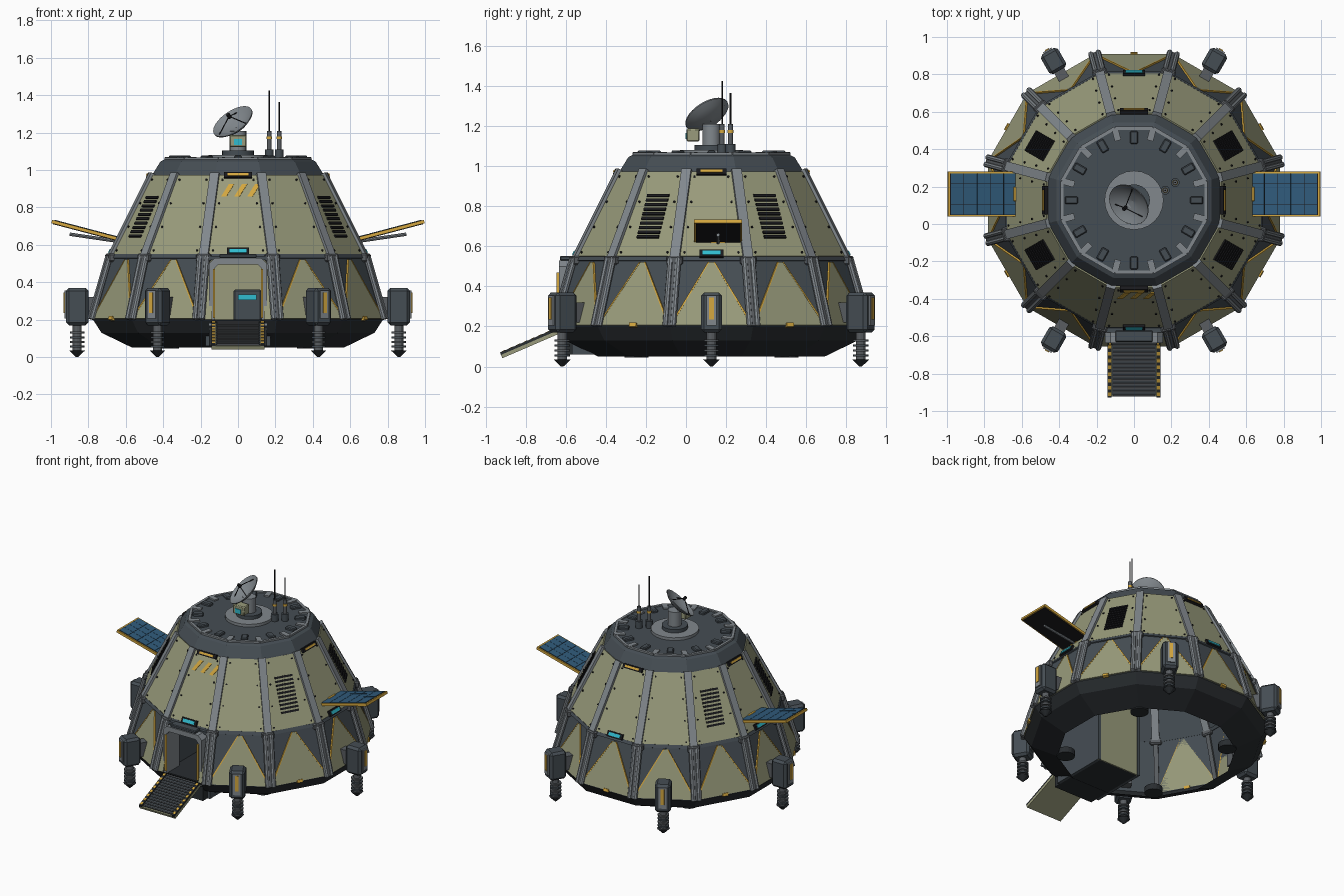
import bpy, bmesh, math
from mathutils import Matrix, Vector

cube = bpy.data.objects.get("Cube")
if cube:
    bpy.data.objects.remove(cube)

COLORS = {
    "olive": (.32, .33, .20), "slate": (.06, .075, .088), "hull_dark": (.022, .026, .03),
    "rib_grey": (.22, .245, .265), "steel": (.1, .11, .12), "yellow": (.66, .39, .05),
    "cyan": (.03, .5, .62), "cell_blue": (.03, .105, .2), "black": (.01, .01, .012)}
NAMES = list(COLORS)
MATS = []
for n, c in COLORS.items():
    m = bpy.data.materials.new(n)
    m.use_nodes = True
    m.diffuse_color = (*c, 1)
    m.node_tree.nodes["Principled BSDF"].inputs["Base Color"].default_value = (*c, 1)
    MATS.append(m)

CENTRE = Matrix.Translation((0, .127, 0))
T = Matrix.Translation


def spin(deg):
    return CENTRE @ Matrix.Rotation(math.radians(deg), 4, 'Z')


class Part:
    """Collects primitives into one object."""
    def __init__(self, name):
        self.name, self.bm = name, bmesh.new()

    def paint(self, verts, color):
        for f in {f for v in verts for f in v.link_faces}:
            f.material_index = NAMES.index(color)

    def box(self, mat, size, color, bevel=0):
        r = bmesh.ops.create_cube(self.bm, size=1, matrix=mat @ Matrix.Diagonal((*size, 1)))
        self.paint(r["verts"], color)
        if bevel:
            edges = list({e for v in r["verts"] for e in v.link_edges})
            bmesh.ops.bevel(self.bm, geom=edges, offset=bevel, segments=1, affect='EDGES', material=-1)

    def cyl(self, a, b, r1, color, r2=None, sides=12, mat=Matrix()):
        a, b = mat @ Vector(a), mat @ Vector(b)
        d = b - a
        m = T((a + b) / 2) @ d.to_track_quat('Z', 'Y').to_matrix().to_4x4()
        r = bmesh.ops.create_cone(self.bm, cap_ends=True, segments=sides, radius1=r1,
                                  radius2=r1 if r2 is None else r2, depth=d.length, matrix=m)
        self.paint(r["verts"], color)

    def prism(self, mat, pts, depth, color):
        lo, hi = ([self.bm.verts.new(mat @ Vector((x, y, z))) for x, y in pts] for z in (0, depth))
        self.bm.faces.new(lo[::-1])
        self.bm.faces.new(hi)
        for i in range(len(pts)):
            j = (i + 1) % len(pts)
            self.bm.faces.new((lo[i], lo[j], hi[j], hi[i]))
        self.paint(lo + hi, color)

    def done(self, smooth=False, recalc=True):
        if recalc:
            bmesh.ops.recalc_face_normals(self.bm, faces=self.bm.faces)
        me = bpy.data.meshes.new(self.name)
        self.bm.to_mesh(me)
        self.bm.free()
        ob = bpy.data.objects.new(self.name, me)
        bpy.context.collection.objects.link(ob)
        for m in MATS:
            me.materials.append(m)
        if smooth:
            bpy.ops.object.select_all(action='DESELECT')
            ob.select_set(True)
            bpy.context.view_layer.objects.active = ob
            bpy.ops.object.shade_smooth_by_angle(angle=math.radians(40))


# Twelve-sided shell, rings given as (apothem, height)
RINGS = [(.565, .05), (.73, .13), (.775, .2), (.68, .53), (.455, .98), (.415, 1.045), (.385, 1.06)]
TAN, COS = math.tan(math.pi / 12), math.cos(math.pi / 12)
SKIRT, UPPER = (RINGS[2], RINGS[3]), (RINGS[3], RINGS[4])


def frame(tier, deg, f=0.5):
    """Matrix on a sloped facet: x sideways, y up the slope, z outward."""
    (a0, z0), (a1, z1) = tier
    s = Vector((a1 - a0, 0, z1 - z0)).normalized()
    m = Matrix(((0, s.x, s.z, a0 + (a1 - a0) * f), (1, 0, 0, 0),
                (0, s.z, -s.x, z0 + (z1 - z0) * f), (0, 0, 0, 1)))
    return spin(deg) @ m


def corner(ring, deg, out=0):
    a, z = ring
    return spin(deg) @ Vector((a / COS + out, 0, z))


shell = Part("shell")
loops = [[shell.bm.verts.new(corner(r, 30 * k + 15)) for k in range(12)] for r in RINGS]
for i in range(len(RINGS) - 1):
    for k in range(12):
        j = (k + 1) % 12
        if i == 2 and k == 8:
            continue  # doorway
        f = shell.bm.faces.new((loops[i][k], loops[i][j], loops[i + 1][j], loops[i + 1][k]))
        f.material_index = NAMES.index("hull_dark" if i < 2 else "slate")
f = shell.bm.faces.new(loops[-1])
f.material_index = NAMES.index("slate")
shell.done(recalc=False)

panels, trims, ribs, vents = Part("armour_panels"), Part("panel_trim"), Part("ribs"), Part("vents")
for k in range(12):
    deg = 30 * k
    # Upper plates with bolts
    length = math.dist(*UPPER)
    m = frame(UPPER, deg, 0)
    w0, w1 = .68 * TAN - .008, .455 * TAN - .008
    panels.prism(m, [(-w0, .02), (w0, .02), (w1, length - .01), (-w1, length - .01)], .008, "olive")
    for side in (-1, 1):
        for t in (.08, .36, .64, .92):
            x = side * (w0 + (w1 - w0) * t - .035)
            trims.cyl((x, t * length, .006), (x, t * length, .014), .006, "black", sides=6, mat=m)
    # Skirt triangles
    sk = math.dist(*SKIRT)
    m = frame(SKIRT, deg, 0)
    b0, b1 = .775 * TAN, .68 * TAN
    if deg != 270:
        panels.prism(m, [(-b0, .005), (b0, .005), (.012, sk - .01), (-.012, sk - .01)], .008, "olive")
        for side in (-1, 1):
            panels.prism(m, [(side * x, y) for x, y in
                             ((b0 - .01, .006), (b0, .006), (.017, sk - .01), (.01, sk - .01))], .0095, "yellow")
        if k % 2:
            trims.box(m @ T((0, .005, .006)), (.04, .02, .02), "yellow")
    else:
        for side in (-1, 1):
            panels.prism(m, [(side * x, y) for x, y in ((.14, 0), (b0, 0), (b1, sk), (.14, sk))], .008, "olive")
    # Waist band between the tiers
    trims.box(frame(UPPER, deg, .015), (2 * b1, .022, .016), "slate")
    # Ribs and paired lower tubes on the corners
    a, b, c = corner(SKIRT[0], deg + 15), corner(SKIRT[1], deg + 15), corner(UPPER[1], deg + 15)
    side = (spin(deg + 15).to_3x3() @ Vector((0, 1, 0)))
    for lo, hi, width in ((b, c, .05), (a, b, .03)):
        y = (hi - lo).normalized()
        z = side.cross(y)
        rm = Matrix.Translation((lo + hi) / 2) @ Matrix((side, y, z)).transposed().to_4x4()
        ribs.box(rm, (width, (hi - lo).length, .035), "rib_grey" if width > .04 else "steel")
        if width < .04:
            for s in (-1, 1):
                ribs.cyl((s * .02, -.5 * (hi - lo).length, .012), (s * .02, .53 * (hi - lo).length, .012),
                         .015, "rib_grey", sides=8, mat=rm)
    ribs.box(T(b) @ spin(deg + 15).to_3x3().to_4x4(), (.045, .08, .045), "steel", .008)
    # Roof lip, clamps and tabs
    ribs.box(spin(deg) @ T((.385, 0, 1.062)), (.018, .205, .012), "rib_grey")
    ribs.box(spin(deg + 15) @ T((.365, 0, 1.062)), (.07, .035, .016), "rib_grey")
    trims.box(spin(deg) @ T((.335, 0, 1.066)), (.07, .042, .024), "slate", .006)
    # Handles and lights on the four main sides
    if k % 3 == 0:
        h = frame(UPPER, deg, .965)
        trims.box(h @ T((0, 0, .014)), (.15, .03, .022), "black")
        trims.box(h @ T((0, 0, .024)), (.11, .014, .012), "yellow")
        h = frame(UPPER, deg, .06)
        trims.box(h @ T((0, 0, .012)), (.12, .04, .02), "black")
        trims.box(h @ T((0, 0, .02)), (.09, .022, .014), "cyan")
    # Louvres on the diagonal facets
    if deg in (30, 150, 210, 330):
        for i in range(10):
            vents.box(frame(UPPER, deg, .25 + .051 * i) @ T((0, 0, .01)), (.125, .014, .012), "black")

# Hazard stripes above the door
for i in range(3):
    x = -.09 + .07 * i
    trims.prism(frame(UPPER, 270, .72) @ T((x, 0, .008)), [(0, 0), (.028, 0), (.07, .075), (.042, .075)], .004, "yellow")
for p in (panels, trims, ribs, vents):
    p.done()

# Airlock chamber and portal
lock = Part("airlock")
for s in (-1, 1):
    lock.box(T((s * .165, -.36, .3)), (.02, .42, .48), "slate")
    lock.box(T((s * .128, -.64, .34)), (.012, .012, .26), "yellow")
lock.box(T((0, -.16, .3)), (.35, .015, .48), "olive")
lock.box(T((0, -.37, .53)), (.35, .42, .02), "slate")
lock.box(T((0, -.39, .125)), (.31, .46, .13), "hull_dark")
arch = [(-.155, .17), (-.155, .5), (-.125, .53), (.125, .53), (.155, .5), (.155, .17),
        (.125, .17), (.125, .475), (.105, .495), (-.105, .495), (-.125, .475), (-.125, .17)]
lock.prism(T((0, -.49, 0)) @ Matrix.Rotation(math.pi / 2, 4, 'X'), arch, .145, "rib_grey")
lock.box(T((0, -.6, .54)), (.2, .06, .022), "slate", .005)
lock.box(T((.05, -.27, .275)), (.15, .12, .17), "slate", .008)
lock.box(T((.05, -.335, .32)), (.1, .01, .03), "cyan")
lock.done()

# Ramp with treads
ramp = Part("ramp")
top, end = Vector((0, -.63, .175)), Vector((0, -.92, .05))
run = (end - top).length
rm = T((top + end) / 2) @ Matrix.Rotation(math.atan2(top.z - end.z, top.y - end.y), 4, 'X')
ramp.box(rm, (.285, run, .018), "olive")
ramp.box(rm @ T((0, 0, .011)), (.235, run - .02, .008), "slate")
for i in range(14):
    ramp.box(rm @ T((0, run * ((i + .5) / 14 - .5), .017)), (.225, .009, .01), "steel")
for s in (-1, 1):
    ramp.box(rm @ T((s * .13, 0, .012)), (.022, run, .02), "hull_dark")
    for i in range(8):
        ramp.box(rm @ T((s * .13, run * ((i + .5) / 8 - .5), .021)), (.018, .02, .006), "yellow")
ramp.done()

# Six landing legs
legs = Part("landing_legs")
for k in range(6):
    m = spin(60 * k)
    legs.box(m @ T((.86, 0, .27)), (.12, .105, .2), "slate", .016)
    legs.box(m @ T((.77, 0, .27)), (.12, .06, .1), "steel")
    legs.box(m @ T((.922, 0, .28)), (.012, .05, .15), "rib_grey")
    legs.box(m @ T((.928, 0, .29)), (.01, .024, .11), "yellow")
    legs.cyl((.86, 0, .03), (.86, 0, .18), .024, "steel", mat=m)
    for i in range(4):
        z = .05 + .025 * i
        legs.cyl((.86, 0, z), (.86, 0, z + .011), .038, "steel" if i % 2 else "slate", mat=m)
    legs.cyl((.86, 0, 0), (.86, 0, .035), .006, "hull_dark", r2=.042, mat=m)
legs.done()

# Underside pads
pads = Part("underside_pads")
for deg in (45, 135, 225, 315):
    pads.cyl((.53, 0, .045), (.53, 0, .085), .06, "hull_dark", sides=16, mat=spin(deg))
pads.done()

# Solar wings
wings = Part("solar_wings")
for s in (-1, 1):
    tilt = math.atan2(.1, .38)
    m = T((s * .807, .16, .675)) @ Matrix.Rotation(-s * tilt, 4, 'Y')
    wings.box(m, (.39, .24, .018), "yellow")
    wings.box(m @ T((0, 0, -.007)), (.37, .222, .01), "black")
    wings.box(m @ T((0, 0, .0075)), (.37, .222, .006), "black")
    for i in range(5):
        for j in range(4):
            wings.box(m @ T(((i - 2) * .073, (j - 1.5) * .055, .0105)), (.07, .0535, .005), "cell_blue")
    wings.box(T((s * .63, .16, .63)), (.035, .08, .035), "yellow", .005)
    wings.cyl((s * .58, .16, .61), (s * .9, .16, .657), .009, "rib_grey", sides=8)
wings.done()

# Roof mount, dish and antennas
mount = Part("dish_mount")
mount.cyl((0, 0, 1.055), (0, 0, 1.08), .158, "rib_grey", sides=24, mat=CENTRE)
mount.cyl((0, 0, 1.08), (0, 0, 1.105), .085, "slate", sides=24, mat=CENTRE)
mount.cyl((0, 0, 1.1), (0, 0, 1.21), .045, "rib_grey", sides=16, mat=CENTRE)
mount.box(T((0, .035, 1.155)), (.09, .065, .065), "olive", .006)
mount.box(T((0, .001, 1.15)), (.045, .008, .03), "cyan")
mount.done(True)

dish = Part("dish")
dm = T((-.005, .125, 1.225)) @ Vector((-.65, -.6, .95)).to_track_quat('Z', 'Y').to_matrix().to_4x4()
prof = [(.002, .0), (.05, .007), (.09, .022), (.12, .042), (.12, .048), (.09, .028), (.05, .013), (.002, .006)]
rows = [[dish.bm.verts.new(dm @ Vector((r * math.cos(a), r * math.sin(a), z)))
         for a in (math.tau * i / 28 for i in range(28))] for r, z in prof]
for lo, hi in zip(rows, rows[1:]):
    for i in range(28):
        dish.bm.faces.new((lo[i], lo[(i + 1) % 28], hi[(i + 1) % 28], hi[i]))
dish.paint([v for r in rows for v in r], "rib_grey")
for i in range(3):
    a = math.tau * i / 3
    dish.cyl((.1 * math.cos(a), .1 * math.sin(a), .03), (0, 0, .085), .003, "black", sides=6, mat=dm)
dish.cyl((0, 0, .075), (0, 0, .1), .011, "black", sides=8, mat=dm)
dish.done(True)

masts = Part("antennas")
for x, y, h in ((.167, .18, 1.425), (.22, .222, 1.365)):
    for z0, z1, r, c in ((1.055, 1.11, .024, "slate"), (1.11, 1.21, .013, "steel"),
                         (1.165, 1.18, .015, "yellow"), (1.21, h, .004, "black")):
        masts.cyl((x, y, z0), (x, y, z1), r, c, sides=10)
masts.done(True)
